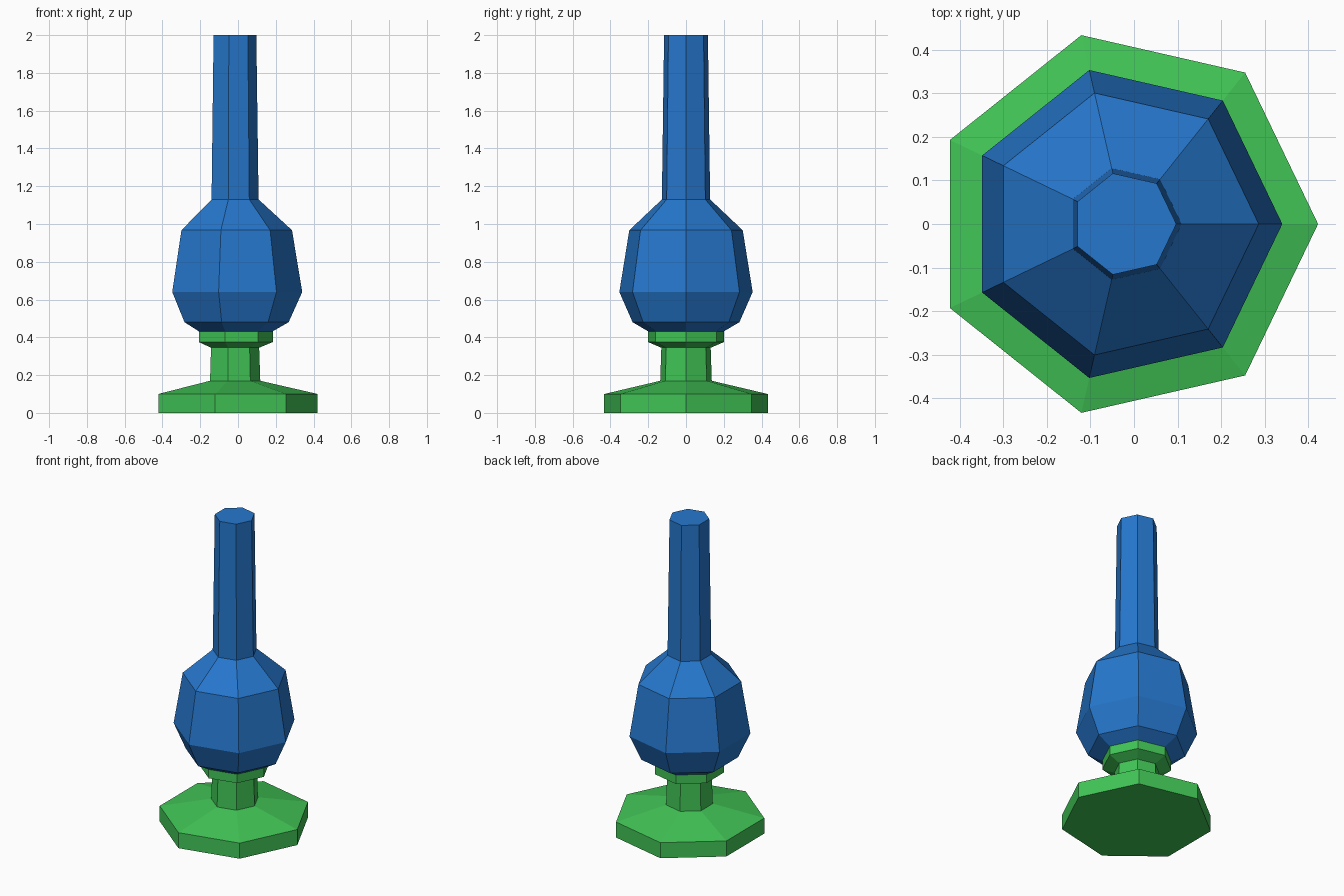
import bpy
import bmesh
from math import cos, sin, tau

cube = bpy.data.objects.get("Cube")
if cube:
    bpy.data.objects.remove(cube, do_unlink=True)

SIDES = 7
AXIS_X = -0.022  # a heptagon's bounds are off-centre, so shift its axis


def make_material(name, rgb):
    mat = bpy.data.materials.new(name)
    mat.use_nodes = True
    color = (*rgb, 1.0)
    mat.diffuse_color = color
    mat.node_tree.nodes["Principled BSDF"].inputs["Base Color"].default_value = color
    return mat


def turned_part(name, profile, mat):
    """Seven-sided flat-shaded solid from (radius, height) rings, bottom to top."""
    bm = bmesh.new()
    rings = [[bm.verts.new((r * cos(tau * i / SIDES), r * sin(tau * i / SIDES), z))
              for i in range(SIDES)] for r, z in profile]
    for low, high in zip(rings, rings[1:]):
        for i in range(SIDES):
            j = (i + 1) % SIDES
            bm.faces.new((low[i], low[j], high[j], high[i]))
    bm.faces.new(rings[0][::-1])
    bm.faces.new(rings[-1])
    mesh = bpy.data.meshes.new(name)
    bm.to_mesh(mesh)
    bm.free()
    mesh.materials.append(mat)
    obj = bpy.data.objects.new(name, mesh)
    obj.location.x = AXIS_X
    bpy.context.collection.objects.link(obj)
    return obj


green = make_material("green", (0.053, 0.56, 0.093))
blue = make_material("blue", (0.019, 0.185, 0.61))

# Foot, stem and collar
turned_part("pedestal", [(0.444, 0), (0.444, 0.1), (0.14, 0.17), (0.134, 0.345),
                         (0.206, 0.375), (0.206, 0.432)], green)

# Rounded bulb narrowing into a tall neck
turned_part("bottle", [(0.206, 0.432), (0.29, 0.48), (0.362, 0.64), (0.308, 0.967),
                       (0.131, 1.13), (0.119, 2.0)], blue)
